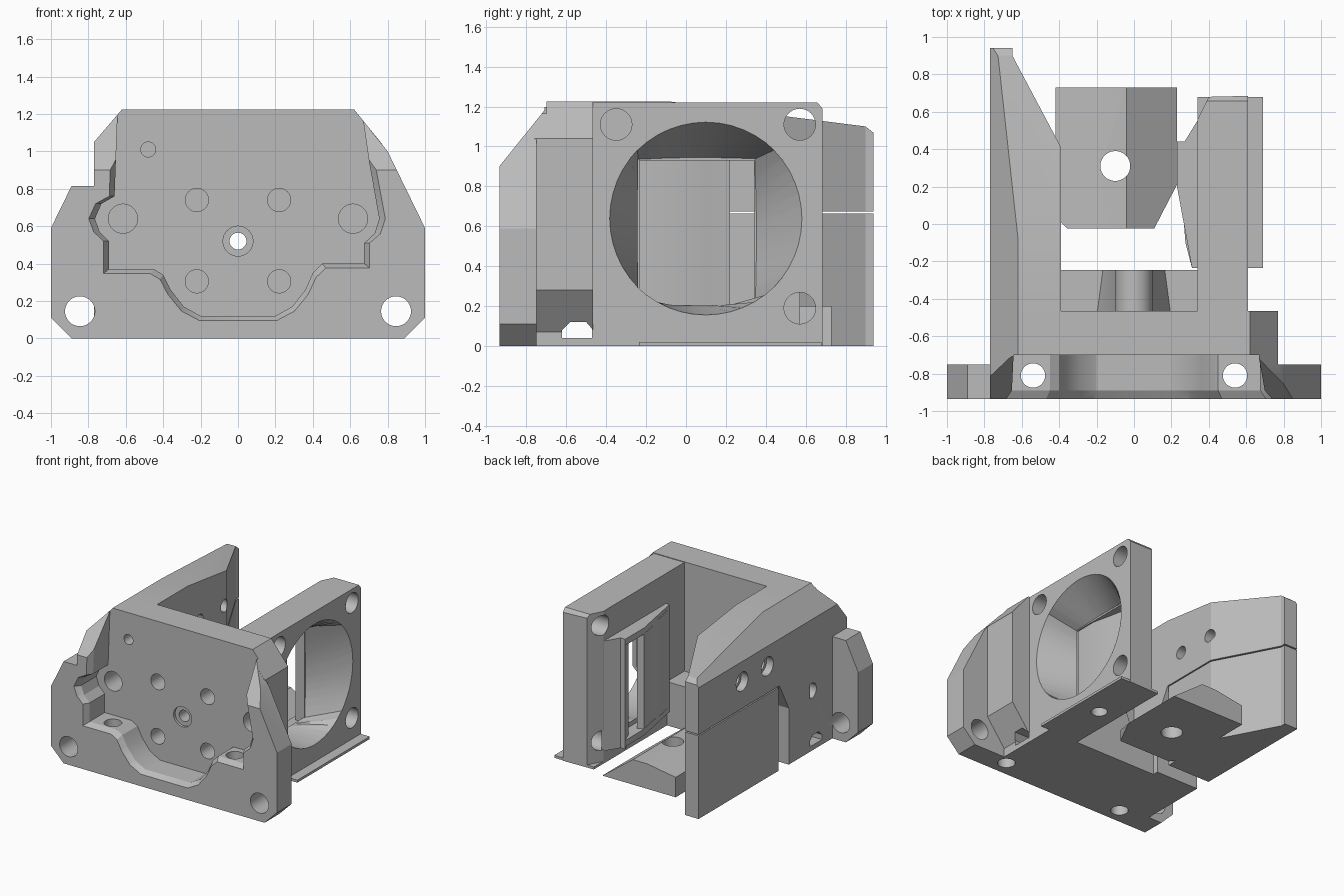
import bpy, bmesh, math

cube = bpy.data.objects.get("Cube")
if cube:
    bpy.data.objects.remove(cube, do_unlink=True)

grey = bpy.data.materials.new("plain grey")
grey.use_nodes = True
grey.diffuse_color = (0.5, 0.5, 0.5, 1)
grey.node_tree.nodes["Principled BSDF"].inputs["Base Color"].default_value = (0.5, 0.5, 0.5, 1)


def loft(name, ring_a, ring_b):
    """Closed solid between two rings with equal point counts."""
    bm = bmesh.new()
    a = [bm.verts.new(p) for p in ring_a]
    b = [bm.verts.new(p) for p in ring_b]
    bm.faces.new(a)
    bm.faces.new(b[::-1])
    for i in range(len(a)):
        j = (i + 1) % len(a)
        bm.faces.new((a[j], a[i], b[i], b[j]))
    bmesh.ops.recalc_face_normals(bm, faces=bm.faces)
    mesh = bpy.data.meshes.new(name)
    bm.to_mesh(mesh)
    bm.free()
    mesh.materials.append(grey)
    ob = bpy.data.objects.new(name, mesh)
    bpy.context.collection.objects.link(ob)
    return ob


def place(p, axis, d):
    u, v = p
    return {"x": (d, u, v), "y": (u, d, v), "z": (u, v, d)}[axis]


def prism(name, pts, axis, lo, hi):
    return loft(name, [place(p, axis, lo) for p in pts], [place(p, axis, hi) for p in pts])


def box(name, x0, x1, y0, y1, z0, z1):
    return prism(name, [(x0, y0), (x1, y0), (x1, y1), (x0, y1)], "z", z0, z1)


def circle(u, v, r, n=32):
    return [(u + r * math.cos(math.tau * i / n), v + r * math.sin(math.tau * i / n))
            for i in range(n)]


def rod(u, v, r, axis, lo, hi, name="cutter"):
    return prism(name, circle(u, v, r), axis, lo, hi)


def combine(target, tool, op="DIFFERENCE"):
    mod = target.modifiers.new("bool", "BOOLEAN")
    mod.operation, mod.solver, mod.object = op, "EXACT", tool
    bpy.context.view_layer.objects.active = target
    bpy.ops.object.modifier_apply(modifier=mod.name)
    bpy.data.objects.remove(tool, do_unlink=True)


# Front flange and the wall behind it
body = prism("front_body", [(-1, .11), (-.89, 0), (.89, 0), (1, .11), (1, .59), (.8, 1),
             (.62, 1.225), (-.62, 1.225), (-.77, 1.05), (-.77, .815), (-.89, .815), (-1, .59)],
             "y", -.935, -.75)
wall = prism("wall", [(-.77, 0), (.61, 0), (.61, .07), (.77, .28), (.77, 1.04),
             (.62, 1.225), (-.62, 1.225), (-.77, 1.05)], "y", -.76, -.465)
combine(body, wall, "UNION")

# Sloped shoulders
combine(body, prism("cutter", [(-1, .82), (-.71, 1.18), (-.7, 1.3), (-1, 1.3)], "x", -1.1, 1.1))

# Front pocket with a bevelled rim
pocket = [(-.64, 1.3), (-.66, .76), (-.73, .72), (-.765, .64), (-.74, .57), (-.69, .52),
          (-.69, .37), (-.45, .37), (-.4, .34), (-.36, .26), (-.29, .17), (-.2, .12),
          (.2, .12), (.29, .17), (.36, .26), (.4, .35), (.45, .4), (.675, .4), (.675, .51),
          (.73, .56), (.755, .64), (.7, .95), (.65, 1.3)]
combine(body, prism("cutter", pocket, "y", -1, -.7))
rim = [(u * 1.045, v if v > 1.2 else v - (.025 if v < .5 else 0)) for u, v in pocket]
combine(body, loft("cutter", [place(p, "y", -.937) for p in rim],
                   [place(p, "y", -.89) for p in pocket]))

# Bolt holes in the front
for s in (-1, 1):
    combine(body, rod(s * .845, .145, .08, "y", -1, -.7))
    combine(body, rod(s * .615, .64, .078, "y", -1, -.52))
    combine(body, rod(s * .54, -.81, .065, "z", -.1, .6))
    for z in (.305, .74):
        combine(body, rod(s * .22, z, .062, "y", -1, -.55))
combine(body, rod(-.48, 1.01, .04, "y", -1, -.4))
combine(body, rod(-.49, .48, .06, "x", -.9, -.6))

# Cable tunnel across the base
combine(body, prism("cutter", [(-.62, .04), (-.62, .08), (-.58, .12), (-.5, .12),
                               (-.465, .08), (-.465, .04)], "x", -1.1, 1.1))

# Rear shelf and central boss
shelf = box("rear_shelf", -.4, .35, -.47, -.245, 0, .35)
boss = loft("rear_boss", [(-.2, -.47, .34), (.2, -.47, .34), (.17, -.245, .34), (-.17, -.245, .34)],
            [(-.1, -.47, .52), (.1, -.47, .52), (.1, -.245, .52), (-.1, -.245, .52)])
combine(boss, rod(0, .52, .1, "y", -.47, -.245, "boss_tube"), "UNION")
for part in (body, boss):
    combine(part, rod(0, .52, .045, "y", -1, -.1))
combine(body, rod(0, .52, .08, "y", -1, -.68))

# Long side wing: upper arm, root and separate lower plate
plan = [(-.77, -.47), (-.39, -.47), (-.39, .41), (-.65, .9), (-.65, .94), (-.77, .94)]
arm = prism("side_arm", plan, "z", .675, 1.225)
combine(arm, prism("cutter", [(-.62, 1.225), (-.9, .898), (-.9, 1.3), (-.62, 1.3)], "y", -.6, 1.1))
combine(arm, prism("cutter", [(-.08, 1.225), (.9, 1.1), (.95, 1.06), (.95, 1.4), (-.08, 1.4)],
                   "x", -1, 0))
for y in (.07, .39):
    combine(arm, rod(y, .89, .05, "x", -1, 0))
    combine(arm, rod(y, .89, .075, "x", -1, -.71))
root = prism("side_arm_root", [(-.47, 0), (-.2, 0), (-.2, .45), (-.08, .68), (-.47, .68)],
             "x", -.77, -.39)
lower = [(x, max(y, -.07)) for x, y in plan]
prism("side_lower_plate", lower, "z", 0, .665)

# Nozzle block between the arms
block = prism("nozzle_block", [(-.42, 0), (.23, 0), (-.04, .2), (-.17, .2), (-.29, .18), (-.42, .16)],
              "y", -.025, .73)
combine(block, prism("cutter", [(.1, -.04), (.24, .23), (.4, .23), (.4, -.04)], "z", -.1, .5))
combine(block, prism("cutter", [(-.34, -.04), (-.43, .05), (-.5, -.04)], "z", -.1, .5))
combine(block, rod(-.1, .31, .08, "z", -.1, .5))

# Fan mount with a round intake narrowing to a rectangle
fan = prism("fan_mount", [(.34, -.47), (.61, -.47), (.61, .685), (.4, .68), (.34, .56)],
            "z", 0, 1.22)
combine(fan, prism("cutter", [(.65, 1.23), (.7, 1.23), (.7, 1.17)], "x", 0, 1))
intake = circle(.1, .64, .485, 48)
outlet = []
for u, v in intake:
    du, dv = (u - .1) / .485, (v - .64) / .485
    k = 1 / max(abs(du), abs(dv))
    outlet.append((.05 + du * k * .29, .57 + dv * k * .365))
combine(fan, loft("cutter", [place(p, "x", .615) for p in intake],
                  [place(p, "x", .335) for p in outlet]))
for y, z, depth in ((-.35, 1.11, .5), (.57, 1.11, .2), (.57, .19, .2)):
    combine(fan, rod(y, z, .079, "x", depth, .8))

# Curved air deflector and its outlet lip
deflector = [(.34, -.235), (.31, -.235), (.275, -.1), (.265, .03), (.25, .13), (.23, .2),
             (.28, .22), (.305, .1), (.34, -.05)]
prism("air_deflector", deflector, "z", .17, .95)
prism("outlet_lip", [(.35, .34), (.27, .34), (.23, .44), (.27, .44), (.35, .57)], "z", .1, .95)
for z in (.12, .93):
    prism("duct_cap", [(.35, -.235), (.31, -.235), (.23, .2), (.23, .44), (.27, .44), (.35, .57)],
          "z", z, z + .05)

# Thin foot under the fan
foot = box("fan_foot", .34, .69, -.235, .68, 0, .02)
for part in (foot, fan):
    combine(part, rod(.5, .2, .06, "z", -.1, .1))

# Smooth the round walls, keep the hard edges
bpy.ops.object.select_all(action="DESELECT")
for ob in bpy.context.collection.objects:
    if ob.type == "MESH":
        ob.select_set(True)
bpy.context.view_layer.objects.active = body
bpy.ops.object.shade_smooth_by_angle(angle=math.radians(25))
